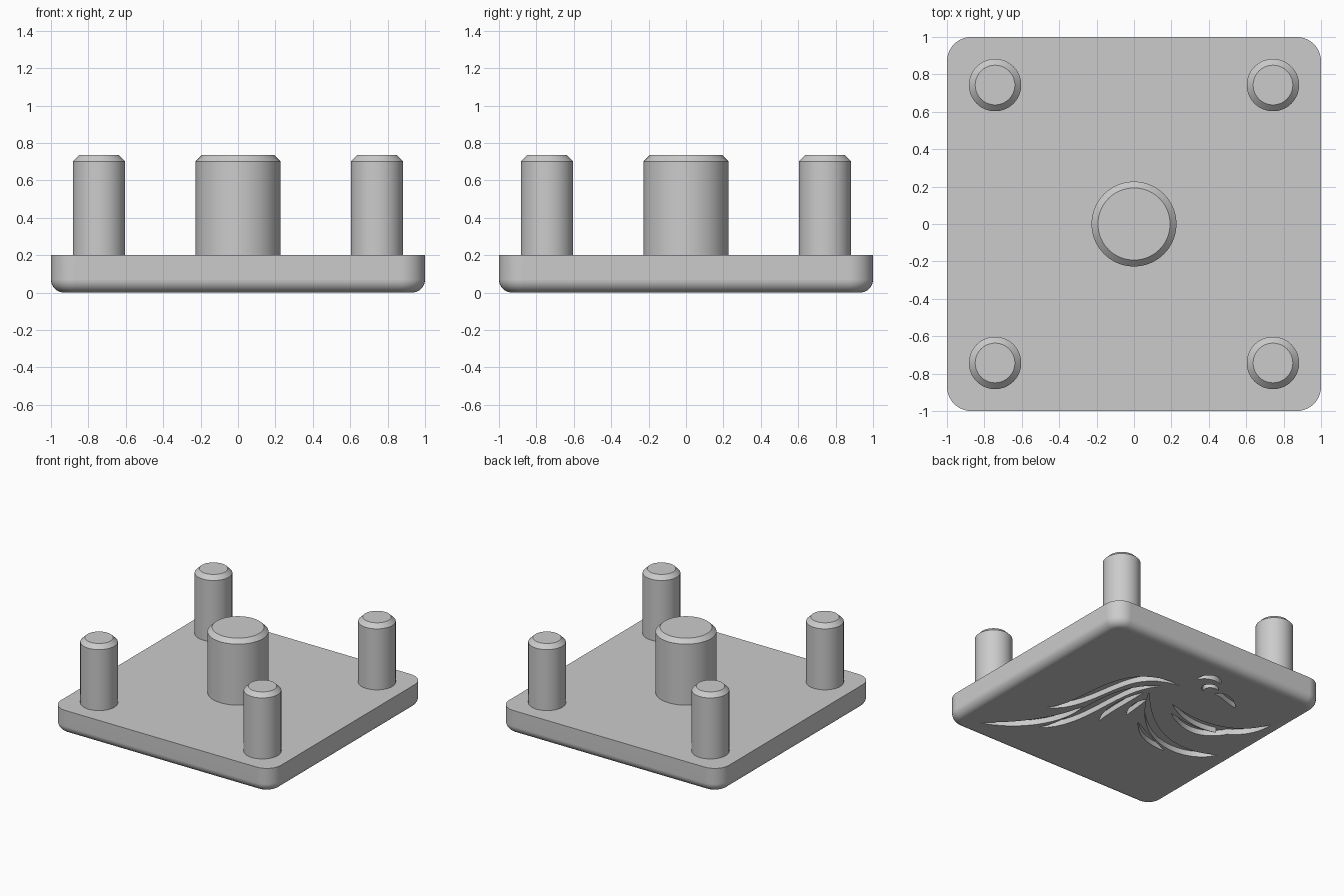
import bpy, bmesh
from math import sin, cos, pi, radians
from mathutils import Vector
from mathutils.geometry import interpolate_bezier

cube = bpy.data.objects.get("Cube")
if cube:
    bpy.data.objects.remove(cube, do_unlink=True)

grey = bpy.data.materials.new("plain_grey")
grey.use_nodes = True
colour = (0.6, 0.6, 0.6, 1)
grey.diffuse_color = colour
grey.node_tree.nodes["Principled BSDF"].inputs["Base Color"].default_value = colour


def finish(name, bm):
    """Turn a bmesh into a grey object."""
    bmesh.ops.recalc_face_normals(bm, faces=bm.faces)
    mesh = bpy.data.meshes.new(name)
    bm.to_mesh(mesh)
    bm.free()
    mesh.materials.append(grey)
    obj = bpy.data.objects.new(name, mesh)
    bpy.context.collection.objects.link(obj)
    return obj


def select_only(obj):
    bpy.ops.object.select_all(action='DESELECT')
    obj.select_set(True)
    bpy.context.view_layer.objects.active = obj


def smooth(obj):
    select_only(obj)
    bpy.ops.object.shade_smooth_by_angle(angle=radians(30))
    mod = obj.modifiers.new("even_normals", 'WEIGHTED_NORMAL')
    mod.keep_sharp = True


def loft(name, rings):
    """Skin a stack of equal point rings and cap both ends."""
    bm = bmesh.new()
    loops = [[bm.verts.new(p) for p in ring] for ring in rings]
    n = len(loops[0])
    for low, high in zip(loops, loops[1:]):
        for i in range(n):
            j = (i + 1) % n
            bm.faces.new((low[i], low[j], high[j], high[i]))
    bm.faces.new(loops[0][::-1])
    bm.faces.new(loops[-1])
    return finish(name, bm)


def rounded_square(inset, z, radius=0.13, steps=10):
    c, r = 1 - radius, radius - inset
    points = []
    for q, (sx, sy) in enumerate(((1, 1), (-1, 1), (-1, -1), (1, -1))):
        for i in range(steps + 1):
            a = (q + i / steps) * pi / 2
            points.append((sx * c + r * cos(a), sy * c + r * sin(a), z))
    return points


def circle(x, y, r, z, n=64):
    return [(x + r * cos(2 * pi * i / n), y + r * sin(2 * pi * i / n), z) for i in range(n)]


def peg(name, x, y, r, chamfer=0.034):
    top = 0.735
    smooth(loft(name, [circle(x, y, r, 0.15), circle(x, y, r, top - chamfer),
                       circle(x, y, r - chamfer, top)]))


# Base plate with rounded corners and a rounded lower edge
fillet = 0.07
rings = []
for i in range(9):
    a = pi / 2 * i / 8
    rings.append(rounded_square(fillet * (1 - sin(a)), fillet * (1 - cos(a))))
rings.append(rounded_square(0, 0.2))
plate = loft("base_plate", rings)


def add_feather(bm, points, width, steps=16, depth=0.045):
    """Tapered curved prism through four points, used as a cutter."""
    a, b, c, d = points
    h1 = (-5 * a + 18 * b - 9 * c + 2 * d) / 6
    h2 = (2 * a - 9 * b + 18 * c - 5 * d) / 6
    path = interpolate_bezier(a, h1, h2, d, steps + 1)
    left, right = [], []
    for i in range(1, steps):
        along = (path[i + 1] - path[i - 1]).normalized()
        side = Vector((-along.y, along.x, 0)) * width * sin(pi * i / steps) ** 0.8
        left.append(path[i] + side)
        right.append(path[i] - side)
    outline = [path[0]] + left + [path[-1]] + right[::-1]
    face = bm.faces.new([bm.verts.new((p.x, p.y, -0.05)) for p in outline])
    out = bmesh.ops.extrude_face_region(bm, geom=[face])
    verts = [v for v in out["geom"] if isinstance(v, bmesh.types.BMVert)]
    bmesh.ops.translate(bm, verts=verts, vec=(0, 0, 0.05 + depth))


# Carved bird on the underside: half width, then four points per groove
head = [
    (.03, -.02, .70, -.06, .78, -.13, .80, -.20, .76),
    (.025, -.17, .60, -.14, .66, -.18, .70, -.25, .68),
    (.03, -.26, .62, -.33, .64, -.42, .61, -.52, .56),
]
wing = [
    (.05, -.12, .30, -.48, .21, -.75, .30, -.88, .54),
    (.04, -.20, .19, -.42, .12, -.58, .13, -.72, .22),
    (.05, .13, .33, -.30, -.10, -.65, -.18, -.86, -.06),
    (.03, -.10, -.07, -.24, -.17, -.37, -.23, -.52, -.27),
]
tail = [
    (.05, .02, .55, .35, .36, .43, -.02, .57, -.34),
    (.05, .12, .45, .28, .12, .31, -.28, .42, -.60),
    (.04, .37, -.15, .42, -.42, .58, -.66, .81, -.83),
    (.03, .16, .30, .18, .12, .18, -.06, .14, -.24),
    (.025, .07, .24, .08, .15, .07, .06, .04, -.04),
]
bm = bmesh.new()
for width, *flat in head + wing + tail:
    add_feather(bm, [Vector((x, y, 0)) for x, y in zip(flat[::2], flat[1::2])], width)
cutter = finish("feather_cutter", bm)
cutter.hide_render = True

carve = plate.modifiers.new("carve", 'BOOLEAN')
carve.operation = 'DIFFERENCE'
carve.solver = 'EXACT'
carve.use_self = True
carve.object = cutter
select_only(plate)
bpy.ops.object.modifier_apply(modifier=carve.name)
bpy.data.objects.remove(cutter, do_unlink=True)
smooth(plate)

# Centre post and four corner pegs
peg("centre_post", 0, 0, 0.227)
for side, x in (("left", 1), ("right", -1)):
    for end, y in (("front", -1), ("back", 1)):
        peg(f"{end}_{side}_peg", x * 0.743, y * 0.743, 0.14)
